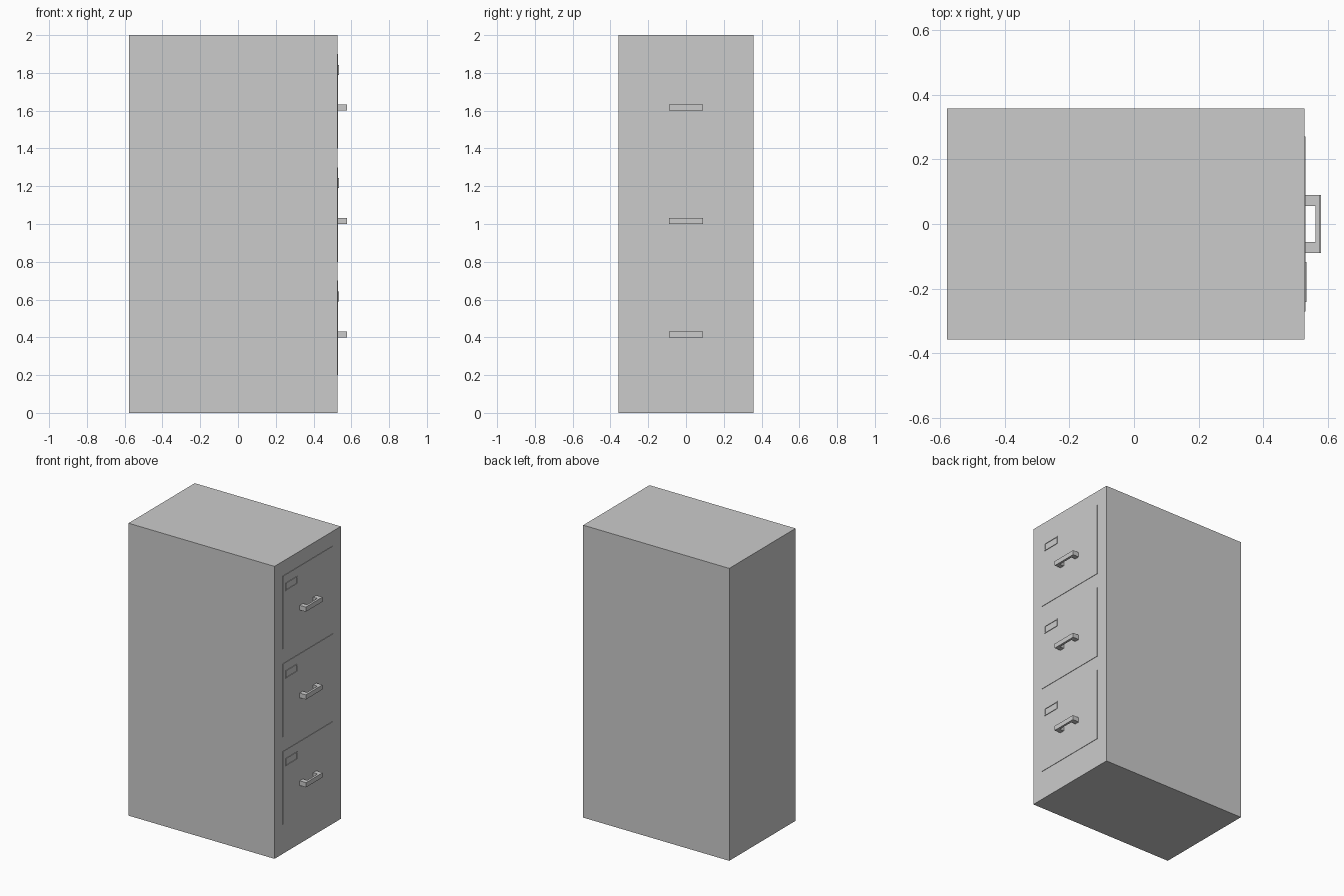
import bpy, bmesh

if "Cube" in bpy.data.objects:
    bpy.data.objects.remove(bpy.data.objects["Cube"])

FRONT = 0.527   # x of the cabinet face that carries the drawers
PANEL = 0.53    # x of the drawer front faces


def add_object(name, bm):
    bmesh.ops.recalc_face_normals(bm, faces=bm.faces)
    mesh = bpy.data.meshes.new(name)
    bm.to_mesh(mesh)
    bm.free()
    obj = bpy.data.objects.new(name, mesh)
    bpy.context.collection.objects.link(obj)
    return obj


def box(name, x, y, z):
    bm = bmesh.new()
    bmesh.ops.create_cube(bm, size=1)
    for v in bm.verts:
        for i, (lo, hi) in enumerate((x, y, z)):
            v.co[i] = hi if v.co[i] > 0 else lo
    return add_object(name, bm)


def extrude(bm, faces, offset):
    result = bmesh.ops.extrude_face_region(bm, geom=faces)
    verts = [g for g in result["geom"] if isinstance(g, bmesh.types.BMVert)]
    bmesh.ops.translate(bm, verts=verts, vec=offset)


def handle(name, z0, z1, reach):
    # U-shaped bar, drawn as a plan profile and extruded upwards
    profile = [(PANEL, -0.09), (reach, -0.09), (reach, 0.09), (PANEL, 0.09),
               (PANEL, 0.056), (reach - 0.015, 0.056),
               (reach - 0.015, -0.056), (PANEL, -0.056)]
    bm = bmesh.new()
    face = bm.faces.new([bm.verts.new((x, y, z0)) for x, y in profile])
    extrude(bm, [face], (0, 0, z1 - z0))
    return add_object(name, bm)


def label_frame(name, y, z, border, depth):
    # Thin rectangular ring standing off the drawer front
    bm = bmesh.new()
    rings = []
    for b in (0, border):
        corners = [(y[0] + b, z[0] + b), (y[1] - b, z[0] + b),
                   (y[1] - b, z[1] - b), (y[0] + b, z[1] - b)]
        rings.append([bm.verts.new((PANEL, cy, cz)) for cy, cz in corners])
    outer, inner = rings
    faces = [bm.faces.new((outer[i], outer[(i + 1) % 4],
                           inner[(i + 1) % 4], inner[i])) for i in range(4)]
    extrude(bm, faces, (depth, 0, 0))
    return add_object(name, bm)


# Cabinet body
box("cabinet_body", (-0.578, FRONT), (-0.358, 0.358), (0, 2))

# Three identical drawers: front panel, pull handle and label holder
for i in range(3):
    base = 0.2 + 0.6 * i
    box(f"drawer_front_{i + 1}", (FRONT - 0.01, PANEL), (-0.27, 0.27),
        (base, base + 0.5))
    handle(f"drawer_handle_{i + 1}", base + 0.2, base + 0.232,
           0.578 if i == 0 else 0.576)
    label_frame(f"label_holder_{i + 1}", (-0.242, -0.118),
                (base + 0.39, base + 0.443), 0.006, 0.004)
